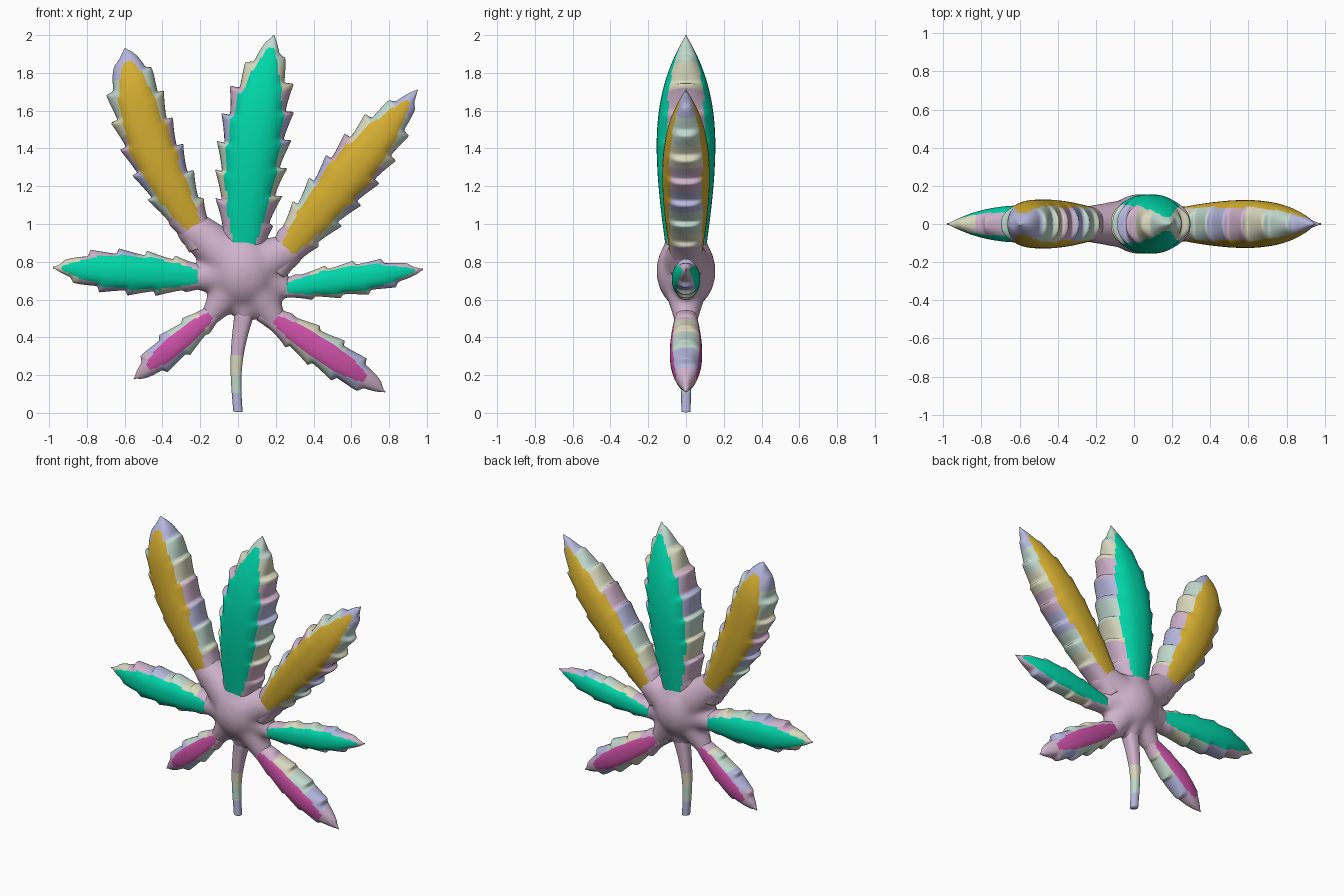
import bpy, bmesh, math
from mathutils import Vector, Matrix

cube = bpy.data.objects.get("Cube")
if cube:
    bpy.data.objects.remove(cube)


def material(name, *rgb):
    m = bpy.data.materials.new(name)
    m.use_nodes = True
    m.diffuse_color = (*rgb, 1)
    m.node_tree.nodes["Principled BSDF"].inputs["Base Color"].default_value = (*rgb, 1)
    return m


pink = material("pale_pink", .63, .45, .6)
mint = material("pale_mint", .54, .7, .62)
lavender = material("pale_lavender", .47, .48, .73)
cream = material("pale_cream", .7, .69, .52)
teal = material("teal_green", 0, .67, .4)
gold = material("gold", .66, .42, .03)
magenta = material("magenta", .6, .08, .38)

# Edge bands follow this order towards the tip
BANDS = [cream, mint, lavender, pink]
# How far each patch colour spreads sideways and towards the tip
PATCHES = {teal: (.82, .94), gold: (.77, .93), magenta: (.64, .82)}

# Where each part joins the hub, with its radius there
roots = []


def finish(name, bm, materials):
    mesh = bpy.data.meshes.new(name)
    bm.to_mesh(mesh)
    bm.free()
    for m in materials:
        mesh.materials.append(m)
    ob = bpy.data.objects.new(name, mesh)
    bpy.context.scene.collection.objects.link(ob)
    return ob


def tooth(phase):
    """Saw profile: slow rise, then a quick drop."""
    f = phase % 1
    return min((f / .75) ** 1.5, (1 - f) / .25)


def rounded(value):
    """Fuller than a circle when used for both axes of a section."""
    return math.copysign(abs(value) ** .8, value)


def leaf_width(t, blunt):
    """Narrow neck, full belly and a tapered tip, relative to the widest point."""
    swell = .68 + .32 * math.sin(math.pi * min(max(t, 0), .5))
    return swell * (1 - max(0, (t - .45) / .55) ** blunt)


def loft(name, neck, tip, bow, width_at, tip_band, start, band_length=.15,
         patch=None, tooth_size=0, rings=110, sides=44):
    """Plump tube from neck to tip with coloured bands, optional patch and saw teeth."""
    neck, tip = (Vector((x, 0, z)) for x, z in (neck, tip))
    rate = (tip - neck).length / band_length
    along = (tip - neck).normalized()
    across = Vector((along.z, 0, -along.x))
    roots.append((neck, width_at(0) * 1.12))

    bm = bmesh.new()
    loops = []
    params = [r / rings * 1.1 - .1 for r in range(rings + 1)]
    for t in params:
        centre = neck.lerp(tip, t) + across * bow * math.sin(math.pi * t)
        width = max(width_at(t), .004)
        fade = max(0, min(1, t * 6, (1 - t) * 4))
        loop = []
        for s in range(sides):
            angle = math.tau * (s + .5) / sides
            c = math.cos(angle)
            phase = t * rate + (.4 if c < 0 else 0)
            spike = tooth_size * fade * tooth(phase) * abs(c) ** 4
            side = width * rounded(c) + math.copysign(spike, c)
            out = Vector((0, width * rounded(math.sin(angle)), 0))
            loop.append(bm.verts.new(centre + out + across * side + along * spike))
        loops.append(loop)

    last_band = BANDS.index(tip_band)
    for t, lower, upper in zip(params, loops, loops[1:]):
        for s in range(sides):
            n = (s + 1) % sides
            f = bm.faces.new((lower[s], lower[n], upper[n], upper[s]))
            band = (last_band - int((1 - t) * rate)) % len(BANDS)
            f.material_index = BANDS.index(pink) if t < start else band
            # Broad front and back patch with rounded ends
            if patch:
                spread, reach = PATCHES[patch]
                c = math.cos(math.tau * (s + 1) / sides)
                if 0 < t < reach and abs(c) < spread * math.sin(math.pi * t / reach) ** .25:
                    f.material_index = len(BANDS)
    bm.faces.new(loops[0]).material_index = BANDS.index(pink)
    bm.faces.new(loops[-1]).material_index = last_band
    bmesh.ops.recalc_face_normals(bm, faces=bm.faces)
    for f in bm.faces:
        f.smooth = True
    finish(name, bm, BANDS + ([patch] if patch else []))


def leaflet(name, patch, tip_band, neck, tip, width, bow=0, blunt=2.4):
    loft(name, neck, tip, bow, lambda t: width * leaf_width(t, blunt),
         tip_band, start=.1, patch=patch, tooth_size=width * .27)


# Seven toothed leaflets
leaflet("top_leaflet", teal, mint, (.03, .87), (.19, 2), .156, bow=-.025)
leaflet("upper_right_leaflet", gold, lavender, (-.23, .97), (-.6, 1.93), .128, bow=-.055, blunt=4.5)
leaflet("upper_left_leaflet", gold, lavender, (.25, .85), (.95, 1.71), .126)
leaflet("middle_right_leaflet", teal, cream, (-.2, .72), (-.98, .77), .098)
leaflet("middle_left_leaflet", teal, pink, (.25, .66), (.98, .76), .075)
leaflet("lower_right_leaflet", magenta, pink, (-.14, .52), (-.55, .18), .074)
leaflet("lower_left_leaflet", magenta, pink, (.19, .5), (.78, .11), .086)

# Slim bent stem, wider where it leaves the hub
loft("stem", (.035, .53), (0, .005), .025, lambda t: .025 + .028 * (1 - t) ** 2,
     lavender, start=.43, band_length=.1)

# Hub: overlapping balls reaching into every root, melted together
bm = bmesh.new()
centre = Vector((.03, 0, .75))


def ball(co, rx, ry, rz):
    bmesh.ops.create_uvsphere(bm, u_segments=24, v_segments=16, radius=1,
                              matrix=Matrix.Translation(co) @ Matrix.Diagonal((rx, ry, rz, 1)))


ball(centre, .18, .158, .2)
steps = 8
for root, radius in roots:
    for k in range(steps + 1):
        t = k / steps
        r = .15 + (radius - .15) * t ** .8
        ball(centre.lerp(root, t), r, r, r)
hub = finish("hub", bm, [pink])
melt = hub.modifiers.new("melt", 'REMESH')
melt.mode = 'VOXEL'
melt.voxel_size = .014
melt.use_smooth_shade = True
soften = hub.modifiers.new("soften", 'SMOOTH')
soften.factor = .5
soften.iterations = 18
